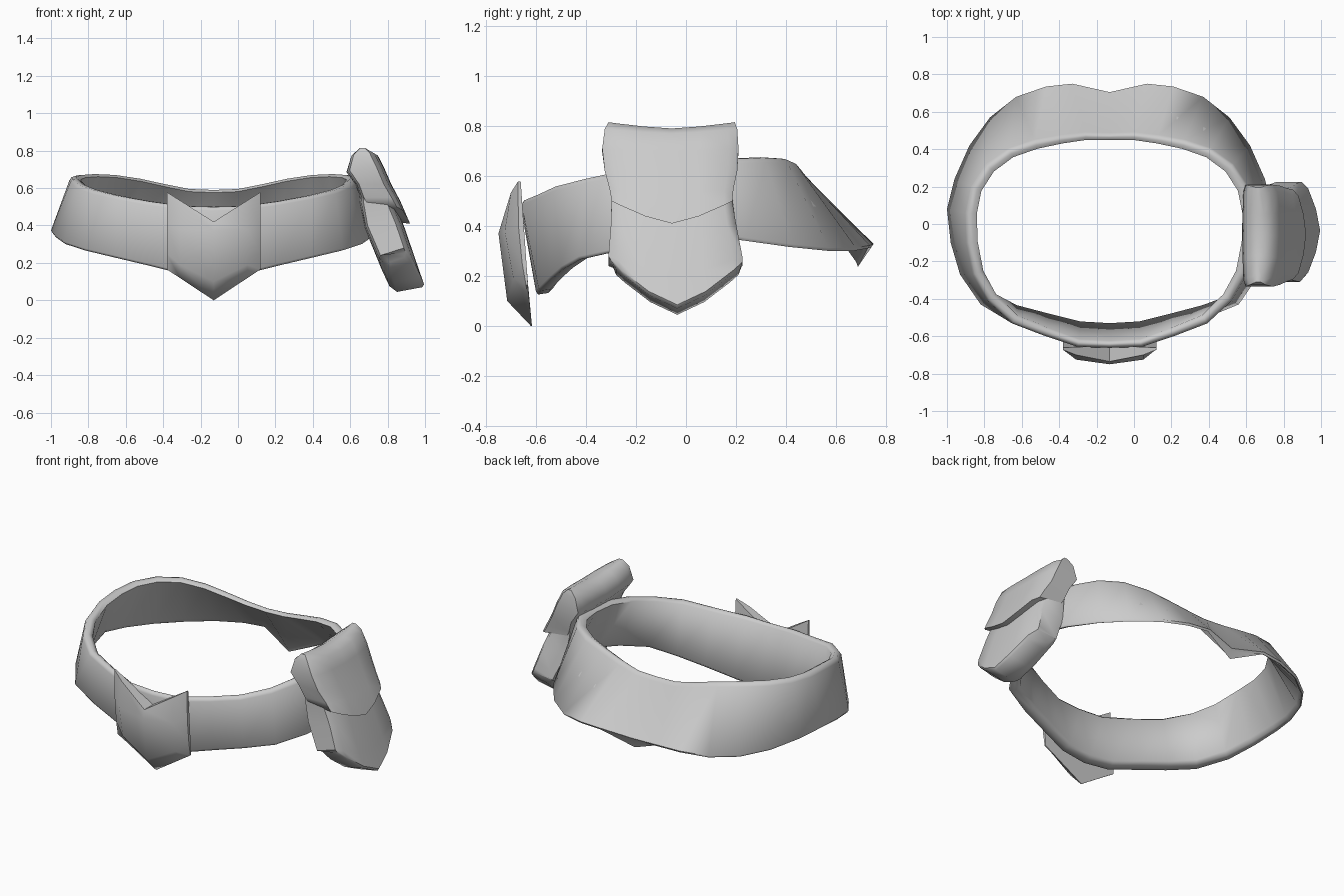
import bpy, bmesh, math
from mathutils import Vector

if "Cube" in bpy.data.objects:
    bpy.data.objects.remove(bpy.data.objects["Cube"])

CX = -0.13  # symmetry line of the belt
grey = bpy.data.materials.new("plain_grey")
grey.diffuse_color = (0.6, 0.6, 0.6, 1)
grey.use_nodes = True
grey.node_tree.nodes["Principled BSDF"].inputs["Base Color"].default_value = grey.diffuse_color


def finish(name, bm, angle):
    bmesh.ops.remove_doubles(bm, verts=bm.verts, dist=0.0005)
    bmesh.ops.recalc_face_normals(bm, faces=bm.faces)
    me = bpy.data.meshes.new(name)
    bm.to_mesh(me)
    bm.free()
    me.materials.append(grey)
    ob = bpy.data.objects.new(name, me)
    bpy.context.collection.objects.link(ob)
    bpy.ops.object.select_all(action='DESELECT')
    ob.select_set(True)
    bpy.context.view_layer.objects.active = ob
    bpy.ops.object.shade_smooth_by_angle(angle=math.radians(angle))
    return ob


def skin(bm, rings, closed):
    """Quads between consecutive rings of points; each ring is itself a loop."""
    vs = [[bm.verts.new(p) for p in r] for r in rings]
    n, m = len(vs), len(vs[0])
    for i in range(n if closed else n - 1):
        a, b = vs[i], vs[(i + 1) % n]
        for j in range(m):
            k = (j + 1) % m
            bm.faces.new((a[j], a[k], b[k], b[j]))
    return vs


# Belt: half stations front to back, (offset, y, z) of the upper and lower outer edge
half = [
    ((0, -.66, .50), (0, -.60, .13)), ((.17, -.655, .505), (.17, -.59, .145)),
    ((.35, -.595, .53), (.35, -.545, .19)), ((.52, -.53, .56), (.52, -.50, .23)),
    ((.65, -.41, .59), (.69, -.43, .27)), ((.73, -.27, .62), (.80, -.27, .305)),
    ((.765, -.10, .65), (.85, -.10, .34)), ((.77, .06, .66), (.87, .08, .365)),
    ((.74, .20, .67), (.83, .24, .345)), ((.66, .32, .675), (.75, .42, .32)),
    ((.54, .405, .67), (.64, .57, .305)), ((.40, .45, .65), (.50, .68, .305)),
    ((.26, .475, .62), (.34, .735, .315)), ((.13, .49, .595), (.20, .75, .32)),
    ((0, .485, .59), (0, .705, .29))]
loop = half + [tuple((-x, y, z) for x, y, z in s) for s in half[-2:0:-1]]


def inward(edge, i, d, dz=0):
    """Point i of an edge loop, moved d towards the inside."""
    n = len(loop)
    p, a, b = (Vector(loop[k % n][edge]) for k in (i, i - 1, i + 1))
    t = b - a
    q = p + Vector((-t.y, t.x, 0)).normalized() * d
    return (q.x + CX, q.y, q.z + dz)


rings = []
for i in range(len(loop)):
    x, y, _ = loop[i][1]
    rim = .035 + .025 * abs(x) / .87               # wider at the sides
    foot = .07 - .045 * min(1, max(0, y + .5))     # thinner at the back
    dip = -.045 if x == 0 and y > 0 else .01
    rings.append([inward(0, i, -.002, -.02), inward(0, i, .01, -.002), inward(0, i, rim * .6, 0),
                  inward(0, i, rim, -.014), inward(1, i, foot, dip + .012),
                  inward(1, i, foot * .7, dip - .008), inward(1, i, .008, -.004),
                  inward(1, i, 0, .008)])
bm = bmesh.new()
skin(bm, rings, True)
finish("belt", bm, 70)

# Buckle: pointed plate, columns from the centre outwards as (y, z) from top to bottom
cols = [(0, [(-.735, .42), (-.75, .37), (-.715, .10), (-.62, .0)]),
        (.18, [(-.70, .534), (-.725, .38), (-.69, .19), (-.632, .119)]),
        (.25, [(-.672, .578), (-.67, .40), (-.655, .25), (-.64, .165)])]
rings = []
for d, pts in [(-d, p) for d, p in cols[:0:-1]] + cols:
    back = [(CX + d, max(y, -.665 + (.578 - z) * .07) + .004, z) for y, z in pts]
    rings.append([(CX + d, y, z) for y, z in pts] + back[::-1])
bm = bmesh.new()
vs = skin(bm, rings, False)
bm.faces.new(vs[0])
bm.faces.new(vs[-1])
finish("buckle", bm, 50)

# Pouch parts: rows are inner x, z, outer x, z, y range, and lift of the side edges
COLS = [(0, .04), (.07, .015), (.28, .003), (.5, 0), (.72, .003), (.93, .015), (1, .04)]


def pouch_part(name, rows, angle):
    rings = []
    for xi, zi, xo, zo, y0, y1, rise in rows:
        outer, inner = [], []
        for f, cut in COLS:
            lift = rise * abs(2 * f - 1) ** 1.4
            y = y0 + (y1 - y0) * f
            cut = min(cut, (xo - xi) * .3)
            outer.append((xo - cut - lift * .35, y, zo + lift))
            inner.append((xi + cut * .5 - lift * .35, y, zi + lift))
        rings.append(outer + inner[::-1])
    bm = bmesh.new()
    vs = skin(bm, rings, False)
    n = len(COLS)
    for r in (vs[0], vs[-1]):
        for i in range(n - 1):
            bm.faces.new((r[i], r[i + 1], r[-2 - i], r[-1 - i]))
    finish(name, bm, angle)


pouch_part("pouch_body", [
    (.64, .70, .74, .72, -.31, .19, 0),
    (.652, .52, .845, .50, -.298, .185, 0),
    (.68, .38, .89, .39, -.30, .20, .02),
    (.77, .16, .955, .20, -.31, .225, .08),
    (.81, .075, .995, .085, -.295, .225, .17),
    (.85, .045, .985, .07, -.28, .21, .16)], 55)

# Flap: wraps over the top of the body and ends in a shallow point
pouch_part("pouch_flap", [
    (.655, .79, .70, .79, -.31, .195, .025),
    (.605, .76, .75, .77, -.325, .205, .018),
    (.58, .685, .785, .70, -.335, .21, .01),
    (.628, .62, .82, .62, -.325, .205, 0),
    (.66, .53, .868, .53, -.306, .19, .02),
    (.70, .43, .92, .41, -.297, .185, .09)], 55)
